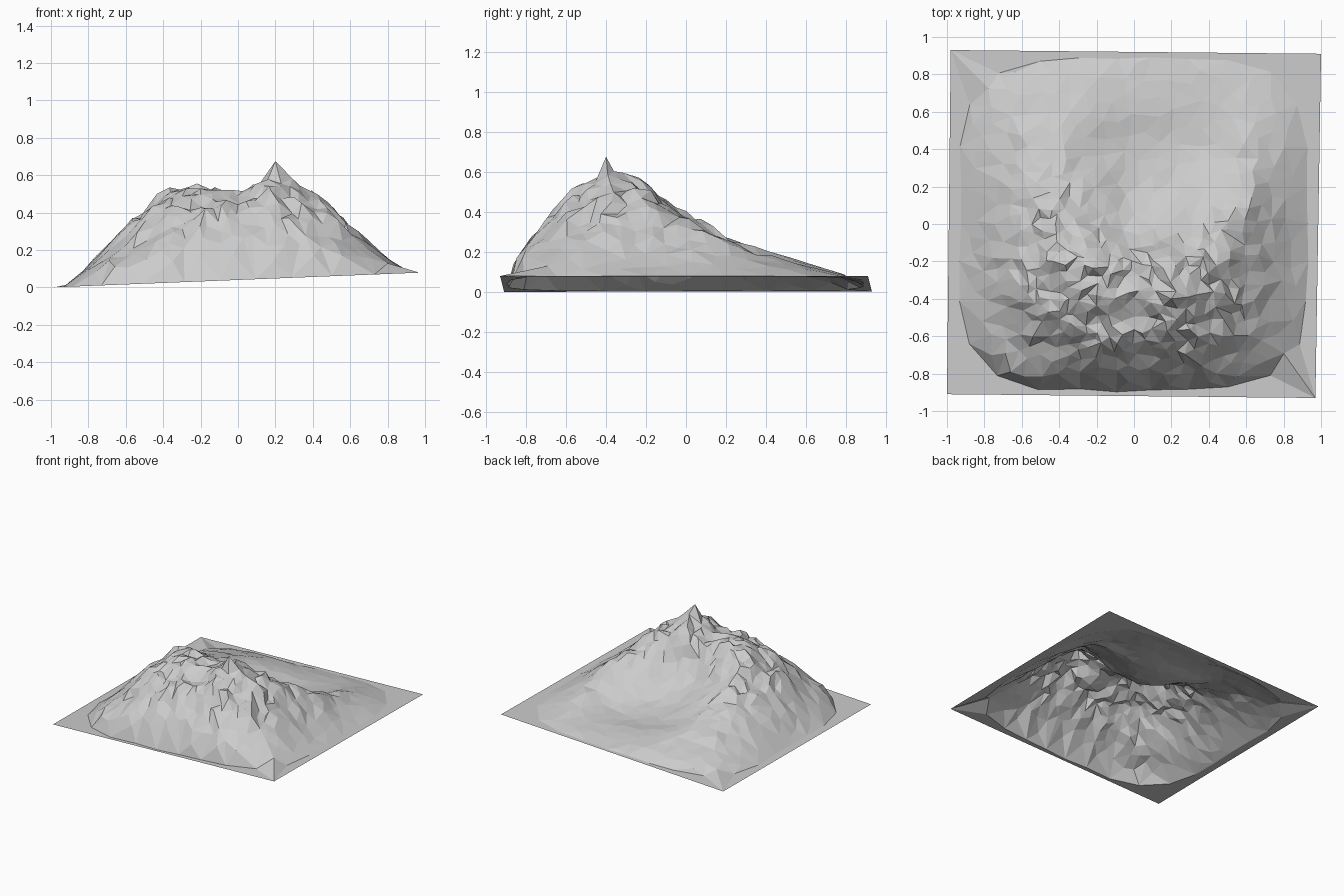
import bpy, math, random
from mathutils import Vector, noise
from mathutils.geometry import delaunay_2d_cdt

if "Cube" in bpy.data.objects:
    bpy.data.objects.remove(bpy.data.objects["Cube"])

random.seed(7)

# Coarse relief in hundredths: rows y = -0.8..0.8, columns x = -0.8..0.8
RELIEF = [
    [5, 12, 19, 22, 23, 24, 23, 17, 11],
    [9, 22, 36, 42, 44, 48, 42, 29, 14],
    [11, 31, 48, 50, 50, 62, 50, 33, 15],
    [11, 32, 52, 54, 50, 54, 49, 33, 15],
    [10, 28, 40, 31, 23, 25, 37, 32, 15],
    [9, 24, 29, 21, 14, 14, 21, 27, 14],
    [8, 18, 21, 15, 10, 9, 11, 19, 13],
    [6, 12, 15, 13, 10, 9, 10, 13, 11],
    [3, 6, 8, 8, 7, 7, 8, 8, 8],
]
AXIS = [-0.92] + [-0.8 + 0.2 * i for i in range(9)] + [0.92]
CORNERS = [(-1, -0.91), (0.97, -0.93), (1, 0.91), (-0.98, 0.93)]


def base(x):
    """Tilted ground sheet."""
    return 0.04 + 0.04 * x


def sample(i, j):
    if 1 <= i <= 9 and 1 <= j <= 9:
        return RELIEF[j - 1][i - 1] / 100
    return base(AXIS[i])


def locate(v):
    v = max(AXIS[0], min(AXIS[-1], v))
    k = max(i for i in range(10) if AXIS[i] <= v)
    return k, (v - AXIS[k]) / (AXIS[k + 1] - AXIS[k])


def relief(x, y):
    i, u = locate(x)
    j, v = locate(y)
    low = sample(i, j) * (1 - u) + sample(i + 1, j) * u
    high = sample(i, j + 1) * (1 - u) + sample(i + 1, j + 1) * u
    return low * (1 - v) + high * v


def inside(x, y, s=1.0):
    return abs(x / (0.94 * s)) ** 4.5 + abs(y / (0.9 * s)) ** 4.5 < 1


def roughness(x, y):
    """Craggy on the heights, smooth in the bowl that opens to the back."""
    r = min(1, max(0, (relief(x, y) - base(x)) / 0.3))
    bowl = math.exp(-((x - 0.1) / 0.3) ** 2 - ((y - 0.3) / 0.3) ** 2)
    return r * (1 - 0.8 * bowl)


# Sheet corners, foot ring of the mountain and the summit
points = [Vector(c) for c in CORNERS]
ring = 30
for k in range(ring):
    a = math.tau * k / ring
    c, s = math.cos(a), math.sin(a)
    d = (abs(c / 0.94) ** 4.5 + abs(s / 0.9) ** 4.5) ** (-1 / 4.5)
    d *= random.uniform(0.98, 1.0)
    points.append(Vector((d * c, d * s)))
foot = len(points)
points.append(Vector((0.2, -0.4)))

# Scattered terrain points, denser where the rock is craggy
for _ in range(9000):
    p = Vector((random.uniform(-0.92, 0.92), random.uniform(-0.88, 0.88)))
    if not inside(p.x, p.y, 0.96):
        continue
    gap = 0.085 - 0.043 * roughness(p.x, p.y)
    if all((p - q).length_squared > gap * gap for q in points):
        points.append(p)

flat, _, faces, origin, _, _ = delaunay_2d_cdt(points, [], [], 0, 1e-5)

# Lift the points into crags and ridges
verts = []
for p, src in zip(flat, origin):
    k = src[0]
    x, y = p
    if k < foot:
        verts.append((x, y, base(x)))
    elif k == foot:
        verts.append((x, y, 0.675))
    else:
        r = roughness(x, y)
        z = relief(x, y) + r * (0.035 * noise.noise(Vector((x * 7, y * 7, 3)))
                                + random.uniform(-0.022, 0.022))
        verts.append((x + r * random.uniform(-0.012, 0.012),
                      y + r * random.uniform(-0.012, 0.012), max(z, base(x))))

mesh = bpy.data.meshes.new("mountain")
mesh.from_pydata(verts, [], faces)
mesh.update()
mountain = bpy.data.objects.new("mountain", mesh)
bpy.context.collection.objects.link(mountain)
